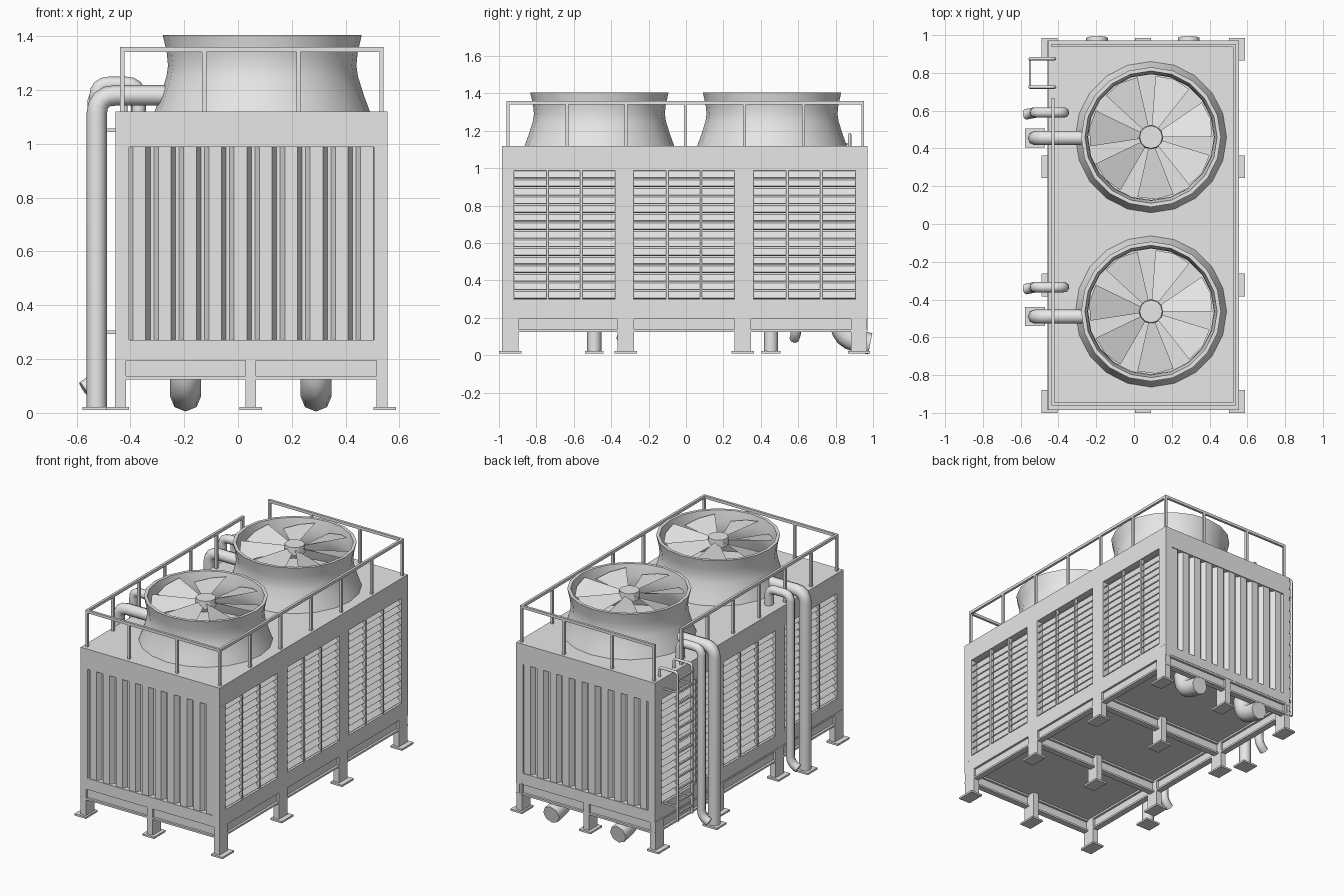
import bpy, bmesh, math
from mathutils import Vector, Matrix

if "Cube" in bpy.data.objects:
    bpy.data.objects.remove(bpy.data.objects["Cube"], do_unlink=True)

GREY = (0.8, 0.8, 0.8, 1)
metal = bpy.data.materials.new("grey_metal")
metal.use_nodes = True
metal.diffuse_color = GREY
metal.node_tree.nodes["Principled BSDF"].inputs["Base Color"].default_value = GREY

CX, CY = 0.05, -0.007      # centre of the housing
HX, HY = 0.505, 0.978      # half sizes of the housing
Z0, Z1 = 0.207, 1.12
LEG_X = (-0.437, 0.047, 0.535)
LEG_Y = (-0.94, -0.323, 0.303, 0.925)


def select_only(obj):
    bpy.ops.object.select_all(action="DESELECT")
    obj.select_set(True)
    bpy.context.view_layer.objects.active = obj


def finish(name, bm, smooth=False):
    mesh = bpy.data.meshes.new(name)
    bmesh.ops.recalc_face_normals(bm, faces=bm.faces)
    bm.to_mesh(mesh)
    bm.free()
    obj = bpy.data.objects.new(name, mesh)
    bpy.context.collection.objects.link(obj)
    mesh.materials.append(metal)
    if smooth:
        select_only(obj)
        bpy.ops.object.shade_smooth_by_angle(angle=math.radians(40))
    return obj


def box(bm, x, y, z, tilt=0):
    """Box from (min, max) pairs, optionally tilted about y."""
    lo, hi = Vector((x[0], y[0], z[0])), Vector((x[1], y[1], z[1]))
    m = Matrix.Translation((lo + hi) / 2) @ Matrix.Rotation(tilt, 4, "Y")
    bmesh.ops.create_cube(bm, size=1, matrix=m @ Matrix.Diagonal((*(hi - lo), 1)))


def around(c, h):
    return (c - h, c + h)


def tube(name, points, radius, bend=0.0, sides=2, cyclic=False):
    """Round pipe along a path with rounded corners."""
    pts = [Vector(p) for p in points]
    path = [pts[0]]
    for a, b, c in zip(pts, pts[1:], pts[2:]):
        p, q = b + (a - b).normalized() * bend, b + (c - b).normalized() * bend
        for i in range(5):
            t = i / 4
            path.append(p * (1 - t) ** 2 + b * 2 * t * (1 - t) + q * t * t)
    path.append(pts[-1])
    curve = bpy.data.curves.new(name, "CURVE")
    curve.dimensions = "3D"
    curve.bevel_depth = radius
    curve.bevel_resolution = sides
    curve.use_fill_caps = True
    spline = curve.splines.new("POLY")
    spline.points.add(len(path) - 1)
    for sp, p in zip(spline.points, path):
        sp.co = (*p, 1)
    obj = bpy.data.objects.new(name, curve)
    bpy.context.collection.objects.link(obj)
    curve.materials.append(metal)
    select_only(obj)
    bpy.ops.object.convert(target="MESH")
    bpy.ops.object.shade_smooth_by_angle(angle=math.radians(50))


# Housing: inner core, roof, and framed openings on all four sides
bm = bmesh.new()
X, Y = around(CX, HX), around(CY, HY)
box(bm, around(CX, HX - 0.045), around(CY, HY - 0.045), (Z0, Z1 - 0.02))
box(bm, X, Y, (0.988, Z1))
box(bm, X, Y, (Z0, 0.27))
BAYS = ((-0.92, -0.38), (-0.28, 0.26), (0.36, 0.905))
solid = ((Y[0], BAYS[0][0]), (BAYS[0][1], BAYS[1][0]), (BAYS[1][1], BAYS[2][0]), (BAYS[2][1], Y[1]))
for s in (-1, 1):
    depth_x = sorted((CX + s * HX, CX + s * (HX - 0.05)))
    box(bm, depth_x, Y, (0.27, 0.298))
    for span in solid:
        box(bm, depth_x, span, (0.27, 0.988))
    depth_y = sorted((CY + s * HY, CY + s * (HY - 0.05)))
    for px in (-0.437, 0.538):
        box(bm, around(px, 0.0175), depth_y, (0.27, 0.988))
finish("housing", bm)

# Louvres: tilted slats and mullions in each side bay
bm = bmesh.new()
SLATS = 15
for s in (-1, 1):
    x = CX + s * (HX - 0.025)
    for a, b in BAYS:
        for i in range(SLATS):
            z = 0.298 + (i + 0.5) * 0.69 / SLATS
            box(bm, around(x, 0.024), (a, b), around(z, 0.003), s * math.radians(45))
        for k in (1, 2):
            box(bm, around(x + s * 0.012, 0.01), around(a + (b - a) * k / 3, 0.006), (0.298, 0.988))
finish("side_louvres", bm)

# Corrugated end panels
bm = bmesh.new()
RIBS, LEFT, WIDTH = 10, -0.42, 0.94
pitch = WIDTH / RIBS
for s in (-1, 1):
    outer, inner = CY + s * (HY - 0.006), CY + s * (HY - 0.036)
    profile = []
    for i in range(RIBS):
        x = LEFT + i * pitch
        profile += [(x, inner), (x + 0.013, inner), (x + 0.03, outer), (x + pitch - 0.017, outer)]
    profile.append((LEFT + WIDTH, inner))
    rows = [[bm.verts.new((x, y, z)) for x, y in profile] for z in (0.27, 0.988)]
    for i in range(len(profile) - 1):
        bm.faces.new((rows[0][i], rows[0][i + 1], rows[1][i + 1], rows[1][i]))
finish("corrugated_end_panels", bm)

# Legs with foot plates
bm = bmesh.new()
for lx in LEG_X:
    for ly in LEG_Y:
        box(bm, around(lx, 0.02), around(ly, 0.044), (0.02, Z0))
        box(bm, around(lx + (0.01 if lx > 0.1 else -0.01 if lx < 0 else 0), 0.042), around(ly, 0.06), (0.01, 0.022))
finish("legs", bm)

# Base beams of I section: a web between two flanges
bm = bmesh.new()
for z, h in (((0.125, 0.137), 0.02), ((0.195, Z0), 0.02), ((0.13, 0.2), 0.005)):
    for lx in (LEG_X[0], LEG_X[2]):
        box(bm, around(lx, h), Y, z)
    for ly in (Y[0] + 0.022, LEG_Y[1], LEG_Y[2], Y[1] - 0.022):
        box(bm, X, around(ly, h), z)
finish("base_beams", bm)

# Fans: flared shroud, hub and pitched blades
SHROUD = ((0.402, 1.115), (0.378, 1.18), (0.356, 1.25), (0.35, 1.29), (0.355, 1.34), (0.37, 1.405),
          (0.35, 1.405), (0.337, 1.34), (0.333, 1.29), (0.34, 1.24), (0.385, 1.115))
BLADES = 7
for label, fy in (("front", -0.463), ("back", 0.46)):
    centre = Vector((0.09, fy, 0))
    bm = bmesh.new()
    ring = [bm.verts.new(centre + Vector((r, 0, z))) for r, z in SHROUD]
    edges = [bm.edges.new(pair) for pair in zip(ring, ring[1:])]
    bmesh.ops.spin(bm, geom=ring + edges, cent=centre, axis=(0, 0, 1), angle=math.tau, steps=20, use_duplicate=False)
    bmesh.ops.remove_doubles(bm, verts=bm.verts, dist=0.0005)
    finish(label + "_fan_shroud", bm, True)

    bm = bmesh.new()
    bmesh.ops.create_cone(bm, cap_ends=True, segments=12, radius1=0.065, radius2=0.06, depth=0.05,
                          matrix=Matrix.Translation(centre + Vector((0, 0, 1.37))))
    for i in range(BLADES):
        mid = math.tau * i / BLADES + 0.3
        corners = []
        for r, da, dz in ((0.05, -0.3, 0.012), (0.325, -0.3, 0.022), (0.33, 0, 0), (0.325, 0.3, -0.022), (0.05, 0.3, -0.012)):
            corners.append(bm.verts.new(centre + Vector((r * math.cos(mid + da), r * math.sin(mid + da), 1.368 + dz))))
        bm.faces.new(corners)
    finish(label + "_fan_blades", bm)

# Roof railing with an opening for the ladder
bm = bmesh.new()
RX, RY, T = (-0.43, 0.533), (-0.952, 0.945), 0.008
rail_z = (1.342, 1.36)
for y in RY:
    box(bm, (RX[0] - T, RX[1] + T), around(y, T), rail_z)
    for x in (RX[0], -0.125, 0.225, RX[1]):
        box(bm, around(x, T), around(y, T), (Z1 - 0.01, 1.345))
GAP = 0.66
for x, end in ((RX[0], GAP), (RX[1], RY[1])):
    box(bm, around(x, T), (RY[0], end), rail_z)
    for i in range(1, 6):
        y = RY[0] + (end - RY[0]) * i / 6
        box(bm, around(x, T), around(y, T), (Z1 - 0.01, 1.345))
box(bm, around(RX[0], T), around(GAP, T), (Z1 - 0.01, 1.36))
finish("roof_railing", bm)

# Ladder
for label, y in (("near", 0.725), ("far", 0.875)):
    tube(label + "_ladder_rail", [(-0.55, y, 0.2), (-0.55, y, 1.18), (-0.42, y, 1.18), (-0.42, y, 1.11)], 0.009, 0.02)
bm = bmesh.new()
for i in range(12):
    box(bm, around(-0.55, 0.006), (0.725, 0.875), around(0.25 + i * 0.08, 0.006))
for z in (0.3, 1.05):
    for y in (0.725, 0.875):
        box(bm, (-0.55, -0.45), around(y, 0.005), around(z, 0.006))
finish("ladder_rungs", bm)

# Riser pipes: a wide one to each shroud and a thin one to the roof beside it
bm = bmesh.new()
for label, wide_y, thin_y in (("front", -0.49, -0.335), ("back", 0.455, 0.59)):
    tube(label + "_wide_pipe", [(-0.525, wide_y, 0.012), (-0.525, wide_y, 1.18), (-0.27, wide_y, 1.18)], 0.038, 0.07)
    tube(label + "_thin_pipe", [(-0.575, thin_y - 0.01, 0.09), (-0.525, thin_y, 0.12), (-0.525, thin_y, 1.222),
                                (-0.37, thin_y, 1.222), (-0.37, thin_y, 1.11)], 0.028, 0.045)
    box(bm, around(-0.525, 0.053), around(wide_y, 0.05), (0.01, 0.022))
finish("pipe_foot_plates", bm)

# Drain elbows under the back end
for label, x in (("right", -0.195), ("left", 0.29)):
    tube(label + "_drain_elbow", [(x, 0.82, 0.21), (x, 0.84, 0.09), (x, 0.985, 0.062)], 0.058, 0.07)
